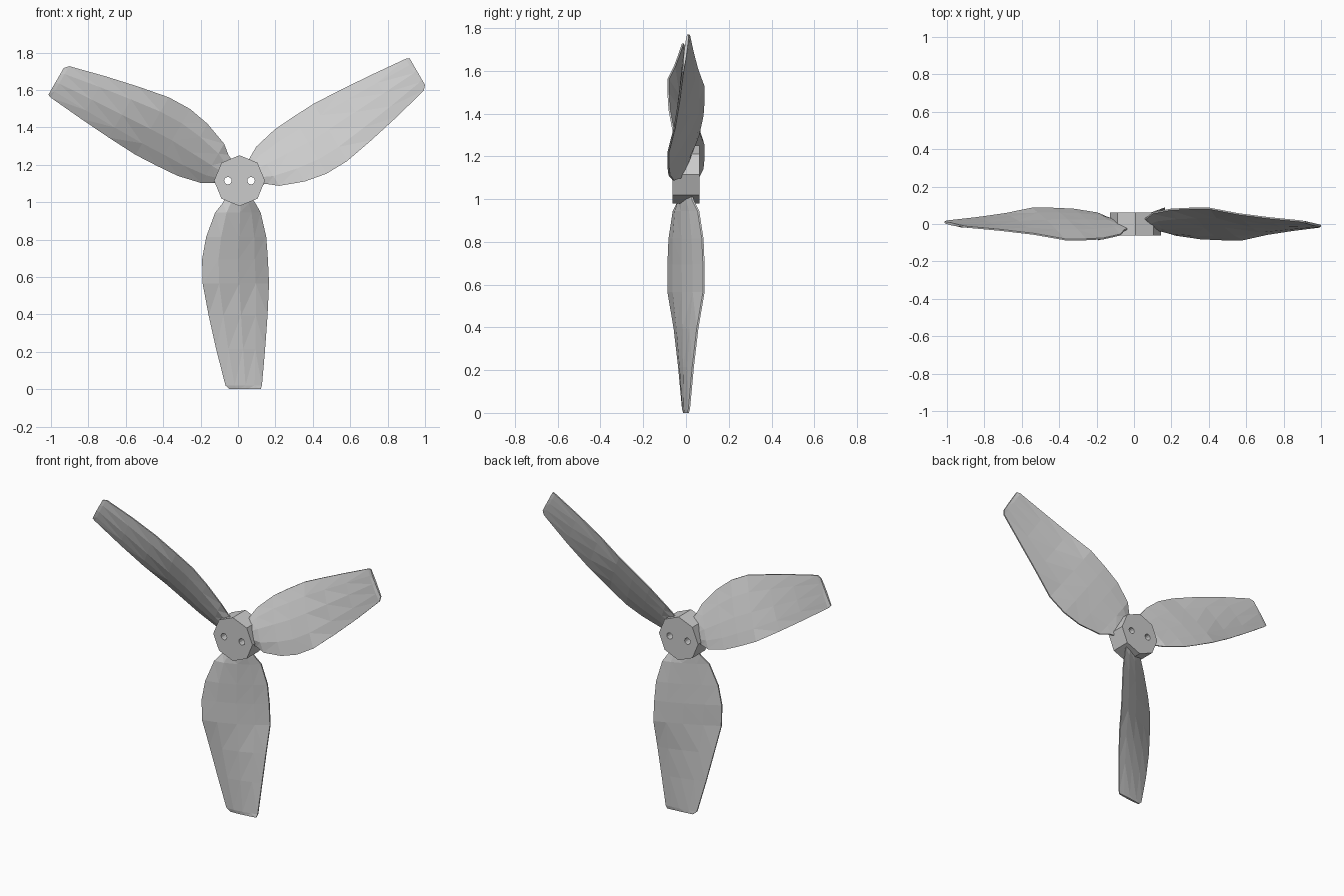
import bpy, bmesh, math
from mathutils import Matrix, Vector

if "Cube" in bpy.data.objects:
    bpy.data.objects.remove(bpy.data.objects["Cube"])

CENTRE = Vector((0.008, 0, 1.115))

# Blade stations: radius, left edge x, right edge x, edge depth in y, bulge
STATIONS = [
    (0.08, -0.070, 0.060, 0.025, 0.020),
    (0.12, -0.090, 0.085, 0.037, 0.024),
    (0.17, -0.130, 0.113, 0.062, 0.026),
    (0.30, -0.178, 0.143, 0.082, 0.026),
    (0.42, -0.200, 0.152, 0.087, 0.025),
    (0.55, -0.197, 0.158, 0.087, 0.023),
    (0.72, -0.165, 0.150, 0.058, 0.019),
    (0.90, -0.125, 0.137, 0.037, 0.014),
    (1.095, -0.075, 0.120, 0.019, 0.008),
    (1.115, -0.052, 0.113, 0.013, 0.004),
]
CHORD = [-1, -0.5, 0.1, 0.6, 1]


def make_object(name, bm):
    bmesh.ops.recalc_face_normals(bm, faces=bm.faces)
    mesh = bpy.data.meshes.new(name)
    bm.to_mesh(mesh)
    bm.free()
    ob = bpy.data.objects.new(name, mesh)
    bpy.context.collection.objects.link(ob)
    return ob


def section(bm, r, xl, xr, depth, bulge):
    """Twisted, slightly cambered section with blunt edges."""
    edge = 0.004
    def point(t, side, amount):
        x = xl + (xr - xl) * (t + 1) / 2
        y = t * (depth - edge) + side * (edge + amount * (1 - t * t))
        return bm.verts.new((x, y, -r))
    front = [point(t, -1, bulge) for t in CHORD]
    back = [point(t, 1, bulge * 0.45) for t in reversed(CHORD)]
    return front + back


def make_blade(name, angle):
    bm = bmesh.new()
    rings = [section(bm, *s) for s in STATIONS]
    n = len(rings[0])
    for a, b in zip(rings, rings[1:]):
        for i in range(n):
            j = (i + 1) % n
            bm.faces.new((a[i], a[j], b[j], b[i]))
    bm.faces.new(rings[0])
    bm.faces.new(rings[-1])
    bmesh.ops.triangulate(bm, faces=bm.faces)
    # Turn the blade about the hub axis
    turn = Matrix.Translation(CENTRE) @ Matrix.Rotation(-angle, 4, 'Y')
    bmesh.ops.transform(bm, matrix=turn, verts=bm.verts)
    return make_object(name, bm)


def prism(name, centre, radius, depth, sides):
    """Cylinder along y with a corner pointing up."""
    bm = bmesh.new()
    bmesh.ops.create_cone(bm, cap_ends=True, segments=sides, radius1=radius,
                          radius2=radius, depth=depth)
    place = Matrix.Translation(centre) @ Matrix.Rotation(math.pi / 2, 4, 'X')
    bmesh.ops.transform(bm, matrix=place, verts=bm.verts)
    return make_object(name, bm)


# Three blades
for i, name in enumerate(("blade_lower", "blade_right", "blade_left")):
    make_blade(name, i * math.tau / 3)

# Octagonal hub with two bolt holes right through
hub = prism("hub", CENTRE, 0.136, 0.125, 8)
for side in (-1, 1):
    hole = prism("bolt_hole_cutter", CENTRE + Vector((side * 0.062, 0, 0)), 0.02, 0.4, 12)
    hole.hide_render = True
    hole.hide_viewport = True
    # Cut the hub and any blade root that reaches into the hole
    for ob in [o for o in bpy.data.objects if not o.name.startswith("bolt")]:
        cut = ob.modifiers.new("bolt_hole", 'BOOLEAN')
        cut.object = hole
        cut.operation = 'DIFFERENCE'
        cut.solver = 'EXACT'
